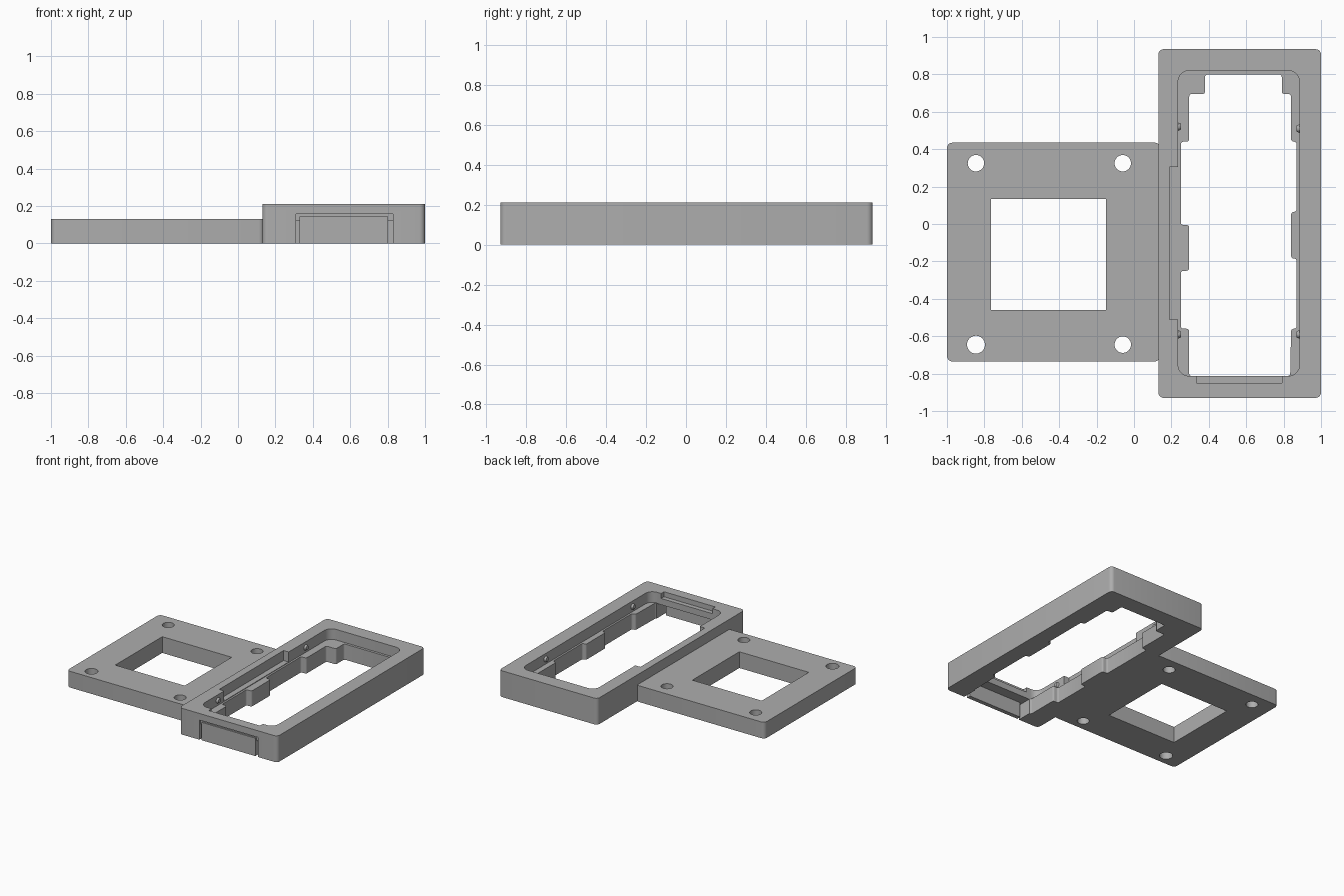
import bpy, bmesh, math
from mathutils import Matrix

if "Cube" in bpy.data.objects:
    bpy.data.objects.remove(bpy.data.objects["Cube"], do_unlink=True)

GREY = (0.42, 0.42, 0.42, 1)
mat = bpy.data.materials.new("plain_grey")
mat.use_nodes = True
mat.diffuse_color = GREY
mat.node_tree.nodes["Principled BSDF"].inputs["Base Color"].default_value = GREY


def finish(bm, name):
    bmesh.ops.recalc_face_normals(bm, faces=bm.faces[:])
    mesh = bpy.data.meshes.new(name)
    bm.to_mesh(mesh)
    bm.free()
    mesh.materials.append(mat)
    ob = bpy.data.objects.new(name, mesh)
    bpy.context.collection.objects.link(ob)
    return ob


def prism(name, points, z0, z1, radius=0, segments=5):
    """Extrude an outline, optionally rounding its corners."""
    bm = bmesh.new()
    bm.faces.new([bm.verts.new((x, y, z0)) for x, y in points])
    if radius:
        bmesh.ops.bevel(bm, geom=bm.verts[:], offset=radius, segments=segments,
                        profile=0.5, affect='VERTICES')
    ext = bmesh.ops.extrude_face_region(bm, geom=bm.faces[:])
    top = [v for v in ext["geom"] if isinstance(v, bmesh.types.BMVert)]
    bmesh.ops.translate(bm, verts=top, vec=(0, 0, z1 - z0))
    return finish(bm, name)


def block(name, x0, x1, y0, y1, z0, z1, radius=0):
    return prism(name, [(x0, y0), (x1, y0), (x1, y1), (x0, y1)], z0, z1, radius)


def cylinder(name, centre, radius, depth, axis='Z', tip=None):
    bm = bmesh.new()
    turn = Matrix.Rotation(math.pi / 2, 4, 'Y') if axis == 'X' else Matrix()
    bmesh.ops.create_cone(bm, cap_ends=True, segments=32, radius1=radius,
                          radius2=radius if tip is None else tip, depth=depth,
                          matrix=Matrix.Translation(centre) @ turn)
    return finish(bm, name)


def cut(target, cutters):
    for c in cutters:
        mod = target.modifiers.new("cut", 'BOOLEAN')
        mod.operation, mod.solver, mod.object = 'DIFFERENCE', 'EXACT', c
        bpy.context.view_layer.objects.active = target
        bpy.ops.object.modifier_apply(modifier=mod.name)
        bpy.data.objects.remove(c, do_unlink=True)


# Side plate with a rectangular window and four screw holes
plate = prism("side_plate", [(-1, -0.735), (0.14, -0.735), (0.14, 0.435), (-1, 0.435)],
              0, 0.13, 0.03)
holes = [block("window_cut", -0.765, -0.15, -0.46, 0.135, -0.1, 0.3)]
for x, y, r in ((-0.845, 0.325, 0.044), (-0.06, 0.325, 0.044),
                (-0.06, -0.645, 0.044), (-0.845, -0.645, 0.048)):
    holes.append(cylinder("screw_cut", (x, y, 0.06), r, 0.4))
cut(plate, holes)

# Tall frame: stepped opening, pocket with a ledge, and notches in the rim
LEDGE = 0.125
frame = block("frame", 0.13, 1, -0.93, 0.935, 0, 0.21, 0.03)
left = [(0.38, 0.8), (0.38, 0.695), (0.295, 0.695), (0.295, 0.44), (0.25, 0.44),
        (0.25, -0.005), (0.295, -0.005), (0.295, -0.25), (0.25, -0.25),
        (0.25, -0.56), (0.295, -0.56), (0.295, -0.813)]
right = [(0.835, -0.813), (0.84, -0.56), (0.87, -0.56), (0.87, -0.185), (0.84, -0.185),
         (0.84, 0.065), (0.87, 0.065), (0.87, 0.44), (0.84, 0.44), (0.84, 0.695),
         (0.79, 0.695), (0.79, 0.8)]
cut(frame, [
    prism("opening_cut", left + right, -0.1, 0.3, 0.014, 4),
    block("pocket_cut", 0.235, 0.885, -0.813, 0.82, LEDGE, 0.3, 0.06),
    block("side_notch_cut", 0.19, 0.3, -0.51, 0.305, LEDGE + 0.005, 0.3),
    block("front_notch_cut", 0.335, 0.79, -0.85, -0.7, 0.17, 0.3),
    block("front_recess_cut", 0.31, 0.828, -1, -0.915, -0.1, 0.157),
    block("front_cavity_cut", 0.31, 0.828, -0.95, -0.78, -0.1, 0.12),
])

# Thin front panel covering the cavity, with narrow gaps at its ends
block("front_panel", 0.328, 0.803, -0.928, -0.895, 0, 0.143)

# Snap bumps on the pocket walls
for x, y, side in ((0.235, 0.52, 1), (0.885, 0.51, -1),
                   (0.235, -0.59, 1), (0.885, -0.59, -1)):
    radii = (0.026, 0.016) if side > 0 else (0.016, 0.026)
    bump = cylinder("snap_bump", (x + side * 0.004, y, 0.165), radii[0], 0.022, 'X', radii[1])

# Smooth the rounded corners, keep the edges crisp
bpy.ops.object.select_all(action='DESELECT')
for ob in (plate, frame):
    ob.select_set(True)
bpy.context.view_layer.objects.active = frame
bpy.ops.object.shade_smooth_by_angle(angle=math.radians(30))
